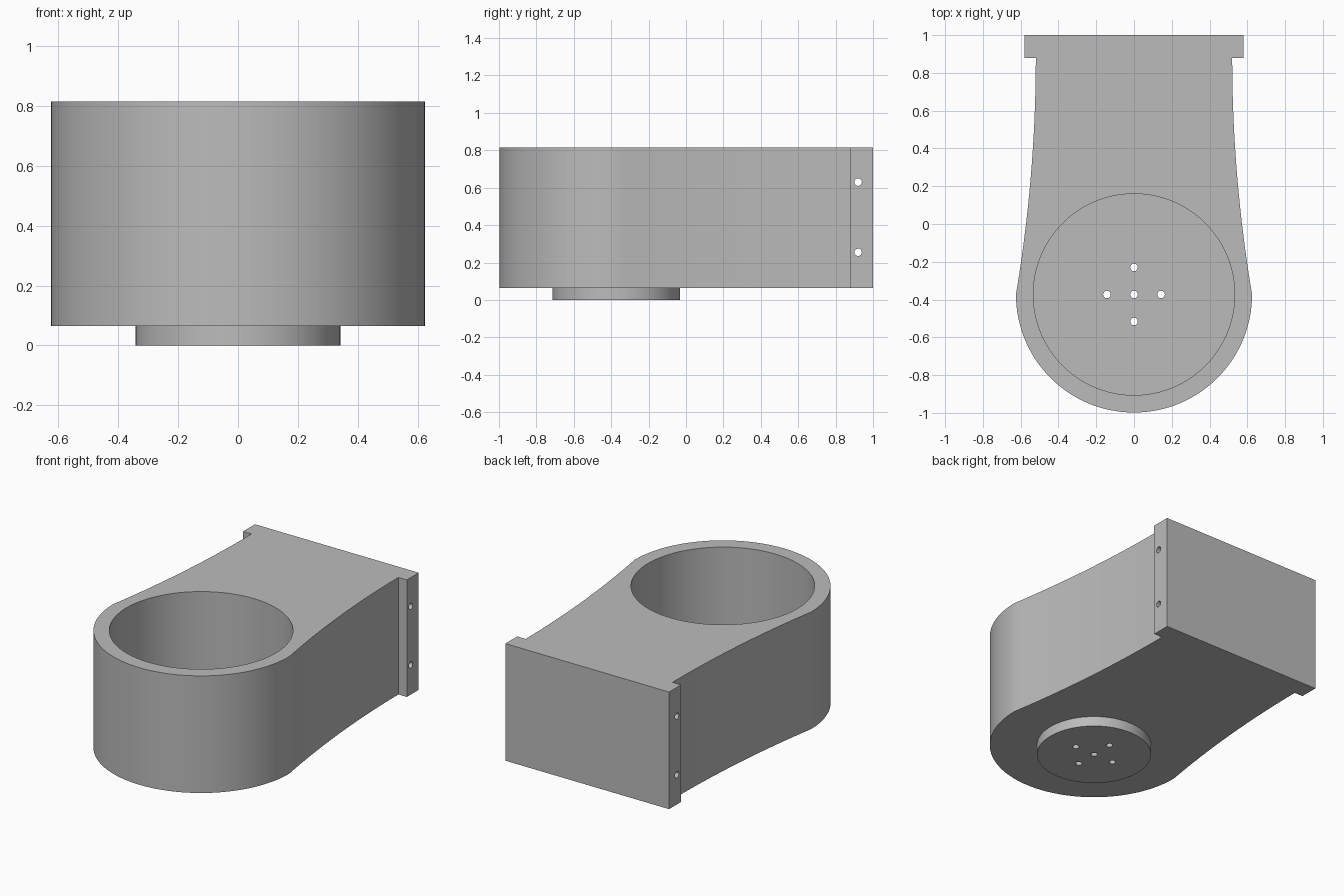
import bpy, bmesh, math
from mathutils import Matrix, Vector

cube = bpy.data.objects.get("Cube")
if cube:
    bpy.data.objects.remove(cube, do_unlink=True)

BASE, TOP = 0.065, 0.815      # housing underside and top
CY, R = -0.373, 0.625         # barrel axis and outer radius
FLOOR = 0.13                  # bottom of the bore

grey = bpy.data.materials.new("plain grey")
grey.use_nodes = True
colour = (0.5, 0.5, 0.5, 1)
grey.diffuse_color = colour
grey.node_tree.nodes["Principled BSDF"].inputs["Base Color"].default_value = colour


def add_object(name, bm):
    bmesh.ops.recalc_face_normals(bm, faces=bm.faces)
    mesh = bpy.data.meshes.new(name)
    bm.to_mesh(mesh)
    bm.free()
    mesh.materials.append(grey)
    ob = bpy.data.objects.new(name, mesh)
    bpy.context.collection.objects.link(ob)
    return ob


def prism(name, outline, z0, z1):
    bm = bmesh.new()
    face = bm.faces.new([bm.verts.new((x, y, z0)) for x, y in outline])
    new = bmesh.ops.extrude_face_region(bm, geom=[face])["geom"]
    bmesh.ops.translate(bm, vec=(0, 0, z1 - z0),
                        verts=[v for v in new if isinstance(v, bmesh.types.BMVert)])
    return add_object(name, bm)


def cylinder(name, centre, radius, length, axis="Z", sides=96):
    bm = bmesh.new()
    turn = Matrix.Rotation(math.pi / 2, 4, "Y") if axis == "X" else Matrix()
    bmesh.ops.create_cone(bm, cap_ends=True, segments=sides, radius1=radius,
                          radius2=radius, depth=length,
                          matrix=Matrix.Translation(Vector(centre)) @ turn)
    return add_object(name, bm)


def cut(target, cutter):
    cutter.hide_render = True
    cutter.hide_viewport = True
    mod = target.modifiers.new(cutter.name, "BOOLEAN")
    mod.operation, mod.solver, mod.object = "DIFFERENCE", "EXACT", cutter


# Housing outline: rounded nose, gently waisted sides, mounting flange
half = []
for i in range(41):
    a = -math.pi / 2 + i / 40 * math.pi / 2
    half.append((R * math.cos(a), CY + R * math.sin(a)))
for i in range(1, 25):
    y = CY + (0.88 - CY) * i / 24
    half.append((0.52 + (R - 0.52) * ((0.88 - y) / (0.88 - CY)) ** 2, y))
half += [(0.58, 0.88), (0.58, 1.0)]
outline = half + [(-x, y) for x, y in reversed(half[1:])]
housing = prism("housing", outline, BASE, TOP)

# Round boss under the barrel
boss = cylinder("bottom_boss", (0, CY, BASE / 2), 0.342, BASE)

# Deep bore
cut(housing, cylinder("bore_cutter", (0, CY, FLOOR + 0.5), 0.533, 1.0))

# Five small holes through the floor and boss
for i, (dx, dy) in enumerate([(0, 0), (1, 0), (-1, 0), (0, 1), (0, -1)]):
    hole = cylinder(f"floor_hole_cutter_{i}", (dx * 0.143, CY + dy * 0.143, 0.1),
                    0.02, 0.4, sides=24)
    cut(housing, hole)
    cut(boss, hole)

# Two cross holes through the flange
for i, z in enumerate((0.255, 0.63)):
    cut(housing, cylinder(f"flange_hole_cutter_{i}", (0, 0.92, z), 0.02, 1.6, "X", 24))

# Bake the cuts, then shade curved walls smooth
for ob in (housing, boss):
    bpy.ops.object.select_all(action="DESELECT")
    ob.select_set(True)
    bpy.context.view_layer.objects.active = ob
    for mod in list(ob.modifiers):
        bpy.ops.object.modifier_apply(modifier=mod.name)
    bpy.ops.object.shade_smooth_by_angle(angle=math.radians(30))

for ob in list(bpy.data.objects):
    if "cutter" in ob.name:
        bpy.data.objects.remove(ob, do_unlink=True)
